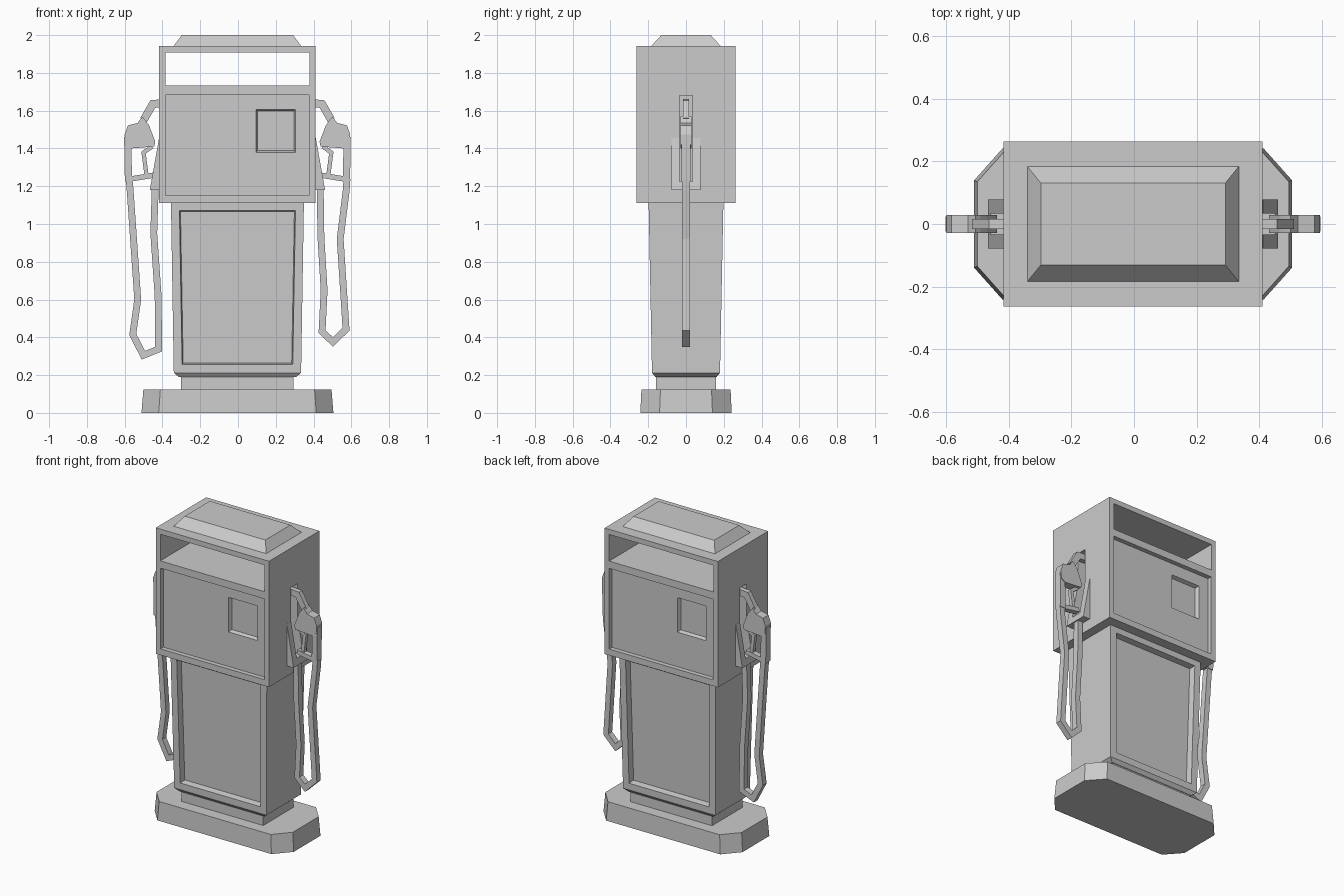
import bpy, bmesh
from mathutils import Vector, Matrix

if "Cube" in bpy.data.objects:
    bpy.data.objects.remove(bpy.data.objects["Cube"])


def loft(name, sections):
    """Skin matching rings of 3D points and cap both ends."""
    bm = bmesh.new()
    rings = [[bm.verts.new(p) for p in s] for s in sections]
    n = len(rings[0])
    for a, b in zip(rings, rings[1:]):
        for i in range(n):
            j = (i + 1) % n
            bm.faces.new((a[i], a[j], b[j], b[i]))
    bm.faces.new(rings[0])
    bm.faces.new(rings[-1])
    bmesh.ops.recalc_face_normals(bm, faces=bm.faces)
    me = bpy.data.meshes.new(name)
    bm.to_mesh(me)
    bm.free()
    ob = bpy.data.objects.new(name, me)
    bpy.context.collection.objects.link(ob)
    return ob


def rect(hx, hy, z):
    return [(-hx, -hy, z), (hx, -hy, z), (hx, hy, z), (-hx, hy, z)]


def octagon(hx, hy, cx, cy, z):
    return [(-cx, -hy, z), (cx, -hy, z), (hx, -cy, z), (hx, cy, z),
            (cx, hy, z), (-cx, hy, z), (-hx, cy, z), (-hx, -cy, z)]


def plate(name, outline, hy):
    """Extrude an xz outline symmetrically in y."""
    return loft(name, [[(x, y, z) for x, z in outline] for y in (-hy, hy)])


def box(name, x0, x1, y0, y1, z0, z1):
    return loft(name, [[(x0, y0, z), (x1, y0, z), (x1, y1, z), (x0, y1, z)] for z in (z0, z1)])


def tube(name, path, hw, hy, s=1):
    """Rectangular bar with mitred corners along an xz path."""
    pts = [Vector((s * x, z)) for x, z in path]
    secs = []
    for i, p in enumerate(pts):
        a = (p - pts[i - 1]).normalized() if i else (pts[1] - p).normalized()
        b = (pts[i + 1] - p).normalized() if i < len(pts) - 1 else a
        t = (a + b).normalized()
        m = Vector((-t.y, t.x)) * (hw / max(t.dot(a), 0.5))
        l, r = p + m, p - m
        secs.append([(l.x, -hy, l.y), (r.x, -hy, r.y), (r.x, hy, r.y), (l.x, hy, l.y)])
    return loft(name, secs)


def cut(ob, cutter):
    m = ob.modifiers.new("cut", 'BOOLEAN')
    m.operation = 'DIFFERENCE'
    m.solver = 'EXACT'
    m.object = cutter
    cutter.hide_render = True
    cutter.hide_viewport = False
    cutter.display_type = 'WIRE'


# plinth and neck
loft("base_plinth", [octagon(.508, .242, .417, .14, 0), octagon(.498, .236, .408, .135, .125)])
loft("base_neck", [rect(.298, .158, .12), rect(.298, .158, .2)])

# lower cabinet with recessed door panels front and back
cabinet = loft("lower_cabinet", [rect(.31, .162, .19), rect(.337, .18, .212), rect(.352, .198, 1.115)])
bm = bmesh.new()
bm.from_mesh(cabinet.data)
doors = [f for f in bm.faces if abs(f.normal.y) > .9]
bmesh.ops.inset_individual(bm, faces=doors, thickness=.063, depth=0)
bmesh.ops.inset_individual(bm, faces=doors, thickness=.008, depth=-.04)
bm.to_mesh(cabinet.data)
bm.free()

# head with see-through window, face panels and screens
head = loft("head_housing", [rect(.414, .263, 1.11), rect(.414, .263, 1.942)])
cut(head, box("window_cutter", -.381, .381, -.4, .4, 1.732, 1.908))
for side, s in (("front", -1), ("back", 1)):
    y0, y1 = sorted((s * .233, s * .4))
    cut(head, box(side + "_panel_cutter", -.38, .38, y0, y1, 1.151, 1.684))
    secs = []
    for y, d in ((.21, .009), (.233, 0), (.25, 0)):
        x0, x1, z0, z1 = .097 + d, .308 - d, 1.379 + d, 1.607 - d
        secs.append([(-s * x, s * y, z) for x, z in ((x0, z0), (x1, z0), (x1, z1), (x0, z1))])
    cut(head, loft(side + "_screen_cutter", secs))

# top cap
loft("top_cap", [rect(.338, .184, 1.935), rect(.338, .184, 1.942), rect(.295, .131, 2.0)])

# nozzles, holsters and hoses; the two hoses hang differently
nozzle = [(.487, 1.55), (.503, 1.568), (.528, 1.535), (.58, 1.522), (.597, 1.475),
          (.595, 1.42), (.565, 1.40), (.44, 1.41), (.435, 1.437), (.468, 1.522)]
hoses = {
    "left": [(.573, 1.24), (.566, 1.15), (.528, .60), (.554, .415), (.498, .305),
             (.417, .338), (.42, .62), (.443, .95), (.435, 1.2)],
    "right": [(.58, 1.24), (.576, 1.18), (.544, .92), (.575, .443), (.506, .375),
              (.448, .43), (.459, .65), (.442, .93), (.438, 1.2)],
}
for side, s in (("left", -1), ("right", 1)):
    x0, x1 = sorted((s * .35, s * .6))
    slot = box(side + "_slot_cutter", x0, x1, -.034, .034, 1.225, 1.68)
    cut(head, slot)
    holster = plate(side + "_holster", [(s * x, z) for x, z in
                    ((.405, 1.18), (.464, 1.18), (.415, 1.455), (.405, 1.455))], .078)
    cut(holster, slot)
    plate(side + "_nozzle_body", [(s * x, z) for x, z in nozzle], .029)
    tube(side + "_spout", [(.37, 1.642), (.448, 1.635), (.497, 1.55)], .021, .016, s)
    tube(side + "_grip", [(.581, 1.46), (.577, 1.225)], .019, .024, s)
    tube(side + "_guard", [(.58, 1.236), (.446, 1.258)], .014, .018, s)
    tube(side + "_trigger", [(.452, 1.41), (.497, 1.378), (.481, 1.255)], .011, .012, s)
    tube(side + "_hose", hoses[side], .018, .02, s)

# whole pump sits very slightly off centre
for ob in bpy.context.collection.objects:
    ob.location.x = -.003
